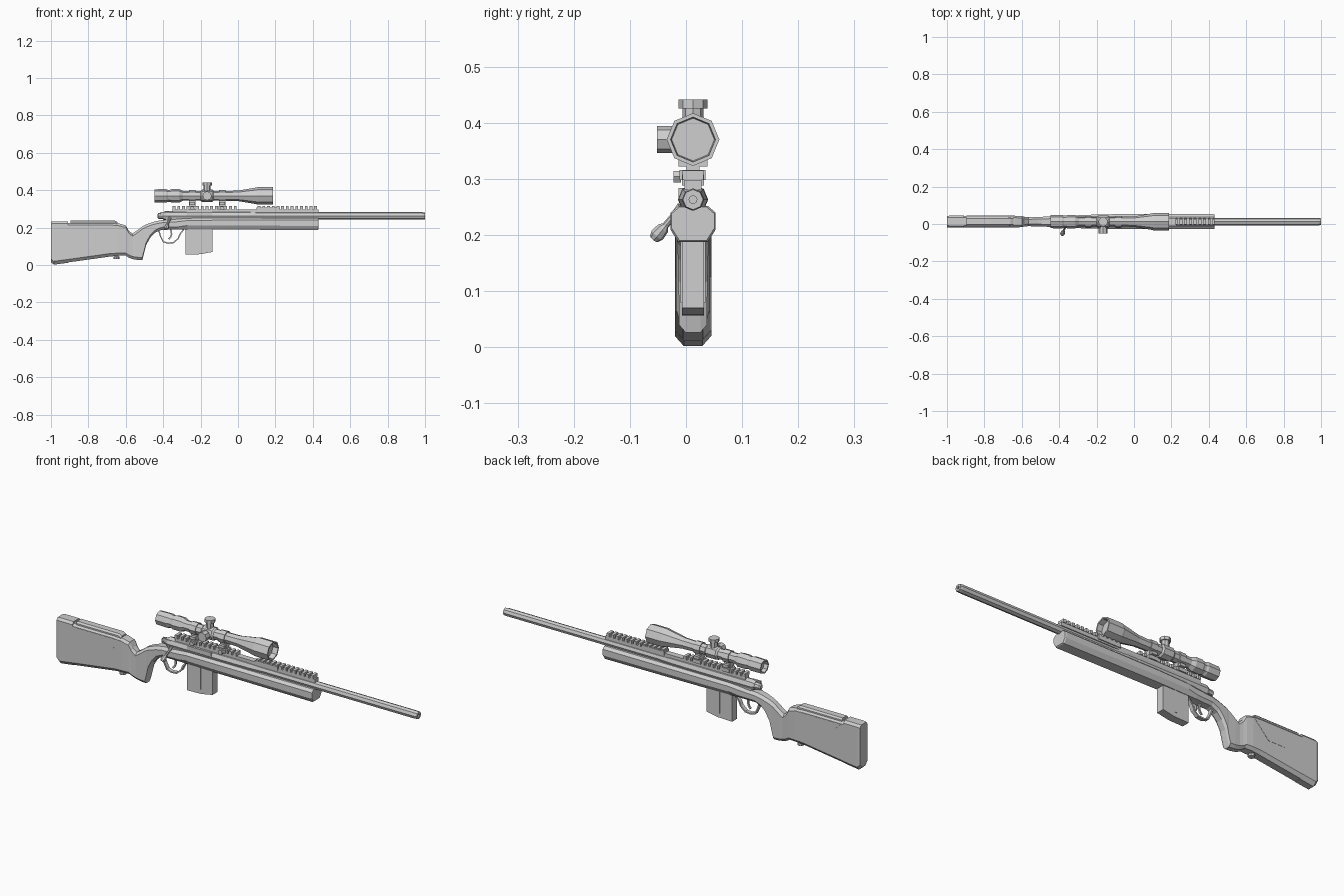
import bpy, bmesh, math
from mathutils import Vector, Matrix

if "Cube" in bpy.data.objects:
    bpy.data.objects.remove(bpy.data.objects["Cube"])

CY = 0.0125          # centre plane of the rifle
AX_B, AX_S = 0.263, 0.37   # barrel and scope axis heights

grey = bpy.data.materials.new("light_grey")
grey.diffuse_color = (0.62, 0.62, 0.62, 1)
grey.use_nodes = True
grey.node_tree.nodes["Principled BSDF"].inputs["Base Color"].default_value = grey.diffuse_color


def finish(name, bm):
    bmesh.ops.recalc_face_normals(bm, faces=bm.faces)
    me = bpy.data.meshes.new(name)
    bm.to_mesh(me)
    bm.free()
    me.materials.append(grey)
    ob = bpy.data.objects.new(name, me)
    bpy.context.collection.objects.link(ob)
    return ob


def skin(bm, rings, caps=True):
    """Join a series of equal-length point rings into a tube."""
    vs = [[bm.verts.new(p) for p in r] for r in rings]
    n = len(vs[0])
    for a, b in zip(vs, vs[1:]):
        for i in range(n):
            bm.faces.new((a[i], a[(i + 1) % n], b[(i + 1) % n], b[i]))
    if caps:
        bm.faces.new(vs[0])
        bm.faces.new(vs[-1])


def lathe(name, profile, origin, axis=(1, 0, 0), sides=8):
    """Turn (distance, radius) pairs round an axis."""
    bm = bmesh.new()
    q = Vector((0, 0, 1)).rotation_difference(Vector(axis))
    skin(bm, [[Vector(origin) + q @ Vector((r * math.cos(2 * math.pi * i / sides),
               r * math.sin(2 * math.pi * i / sides), d)) for i in range(sides)]
              for d, r in profile])
    return finish(name, bm)


def loft(name, stations):
    """Eight-sided sections: x, bottom, top, half width, low and high chamfer (width, height)."""
    bm = bmesh.new()
    rings = []
    for x, z0, z1, w, (cw, ch), (tw, th) in stations:
        half = [(w - cw, z0), (w, z0 + ch), (w, z1 - th), (w - tw, z1)]
        pts = half + [(-y, z) for y, z in reversed(half)]
        rings.append([(x, CY + y, z) for y, z in pts])
    skin(bm, rings)
    return finish(name, bm)


def add_box(bm, x0, x1, y0, y1, z0, z1):
    m = Matrix.Translation(((x0 + x1) / 2, (y0 + y1) / 2, (z0 + z1) / 2)) @ \
        Matrix.Diagonal((x1 - x0, y1 - y0, z1 - z0, 1))
    bmesh.ops.create_cube(bm, size=1, matrix=m)


def boxes(name, items):
    bm = bmesh.new()
    for b in items:
        add_box(bm, *b)
    return finish(name, bm)


def plate(name, pts, y0, y1):
    """Extrude an x-z outline across y."""
    bm = bmesh.new()
    skin(bm, [[(x, y, z) for x, z in pts] for y in (y0, y1)])
    return finish(name, bm)


def ribbon(name, pts, t, w):
    """Flat strip bent along an x-z path."""
    bm = bmesh.new()
    rings = []
    for i, p in enumerate(pts):
        a, b = Vector(pts[max(i - 1, 0)]), Vector(pts[min(i + 1, len(pts) - 1)])
        d = (b - a).normalized()
        n = Vector((-d.y, d.x)) * t / 2
        o, k = Vector(p) + n, Vector(p) - n
        rings.append([(o.x, CY - w, o.y), (o.x, CY + w, o.y),
                      (k.x, CY + w, k.y), (k.x, CY - w, k.y)])
    skin(bm, rings)
    return finish(name, bm)


# Stock: butt, grip and forend
c1, c2 = (0.012, 0.014), (0.010, 0.012)
loft("butt_pad", [(-1.0, .016, .232, .030, (.016, .018), c2),
                  (-.985, .002, .234, .0325, (.016, .018), c2),
                  (-.91, .012, .234, .0325, (.016, .018), c2)])
loft("butt", [(-.91, .014, .226, .0315, (.014, .016), c2),
              (-.68, .046, .226, .0315, (.014, .016), c2),
              (-.635, .05, .222, .0315, c1, c2),
              (-.60, .05, .212, .029, c1, c2),
              (-.585, .04, .185, .026, c1, c2),
              (-.565, .032, .168, .024, c1, c1)])
loft("grip", [(-.565, .032, .168, .024, c1, c1),
              (-.54, .028, .185, .025, c1, c1),
              (-.512, .026, .206, .025, c1, c1),
              (-.503, .06, .211, .025, c1, c1),
              (-.492, .105, .217, .026, c1, c1),
              (-.47, .145, .225, .027, c1, c1),
              (-.445, .172, .233, .028, c1, c1),
              (-.41, .188, .240, .030, c1, c1)])
f1, f2 = (.014, .022), (.014, .012)
loft("forend", [(-.41, .188, .240, .030, c1, c1),
                (-.32, .190, .246, .033, c1, c1),
                (-.27, .190, .250, .036, f1, f2),
                (-.10, .190, .252, .040, f1, f2),
                (.425, .187, .252, .040, f1, f2),
                (.43, .190, .250, .038, f1, f2)])
loft("cheek_rest", [(-.895, .215, .238, .024, (.001, .001), (.008, .008)),
                    (-.66, .215, .238, .024, (.001, .001), (.008, .008)),
                    (-.645, .215, .230, .024, (.001, .001), (.008, .008))])
for s, side in ((-1, "near"), (1, "far")):
    plate("cheek_panel_" + side, [(-.895, .212), (-.81, .125), (-.72, .125), (-.637, .212)],
          CY + s * .030, CY + s * .0325)
lathe("sling_knob", [(0, .016), (.012, .016), (.016, .010), (.03, .010)],
      (-.65, CY, .032), (0, 0, 1))

# Barrel with bored muzzle
lathe("barrel", [(-.02, .026), (.06, .026), (.14, .020), (.985, .020), (1.0, .018),
                 (1.0, .007), (.95, .007)], (0, CY, AX_B))

# Receiver, bolt and port
lathe("receiver", [(-.40, .020), (-.385, .027), (.0, .027), (.01, .024)], (0, CY, AX_B))
boxes("receiver_side", [(-.385, .0, CY - .021, CY + .021, .24, .272)])
boxes("ejection_port", [(-.275, -.14, CY - .026, CY - .015, .262, .284)])
lathe("bolt_shroud", [(-.43, .010), (-.425, .016), (-.39, .018), (-.36, .018)], (0, CY, AX_B))
boxes("safety_lever", [(-.415, -.37, CY - .021, CY - .012, .268, .283)])
lathe("bolt_handle", [(0, .009), (.025, .006), (.045, .006), (.052, .011), (.068, .013),
                      (.078, .009)], (-.365, -.008, .25), (-.25, -.62, -.72))

# Rail base with teeth
teeth = [(-.35, .43, CY - .015, CY + .015, .28, .298)]
for start, count in ((-.35, 14), (.105, 13)):
    teeth += [(start + i * .0252, start + i * .0252 + .015, CY - .019, CY + .019, .298, .315)
              for i in range(count)]
boxes("top_rail", teeth)
boxes("rail_block", [(.10, .225, CY - .020, CY + .020, .288, .308)])

# Magazine and trigger group
plate("magazine", [(-.28, .2), (-.28, .056), (-.20, .058), (-.137, .070), (-.137, .2)],
      CY - .02, CY + .02)
boxes("magazine_ribs", [(-.262 + i * .05, -.252 + i * .05, CY - .022, CY + .022, .08, .19)
                        for i in range(1, 2)])
ribbon("trigger_guard", [(-.425, .19), (-.415, .155), (-.40, .125), (-.375, .117), (-.345, .12),
                         (-.32, .142), (-.31, .165), (-.29, .19)], .007, .010)
ribbon("trigger", [(-.36, .195), (-.355, .165), (-.36, .15), (-.37, .138)], .008, .004)

# Scope body with hollow ends
lathe("scope", [(-.425, .028), (-.447, .028), (-.447, .035), (-.385, .036), (-.375, .032),
                (-.365, .032), (-.355, .036), (-.315, .036), (-.295, .026), (-.07, .026),
                (.0, .028), (.095, .044), (.105, .047), (.187, .047), (.187, .040),
                (.16, .038)], (0, CY, AX_S))

# Turret housing and knobs
lathe("turret_housing", [(-.20, .026), (-.192, .033), (-.138, .033), (-.13, .026)],
      (0, CY, AX_S))
lathe("elevation_knob", [(0, .019), (.055, .019), (.055, .0255), (.071, .0255)],
      (-.165, CY, AX_S), (0, 0, 1))
lathe("side_knob", [(0, .019), (.034, .019), (.034, .024), (.064, .024)],
      (-.165, CY, AX_S), (0, -1, 0))

# Scope rings on the rail
for x, end in ((-.245, "rear"), (-.085, "front")):
    lathe("scope_ring_" + end, [(-.017, .031), (.017, .031)], (x, CY, AX_S))
    boxes("ring_mount_" + end, [(x - .017, x + .017, CY - .012, CY + .012, .30, .345),
                                (x - .02, x + .02, CY - .024, CY + .022, .298, .316),
                                (x - .015, x + .015, CY - .026, CY + .026, .322, .336)])
    lathe("ring_nut_" + end, [(0, .012), (.014, .012)], (x, CY - .021, .304), (0, -1, 0), 6)
